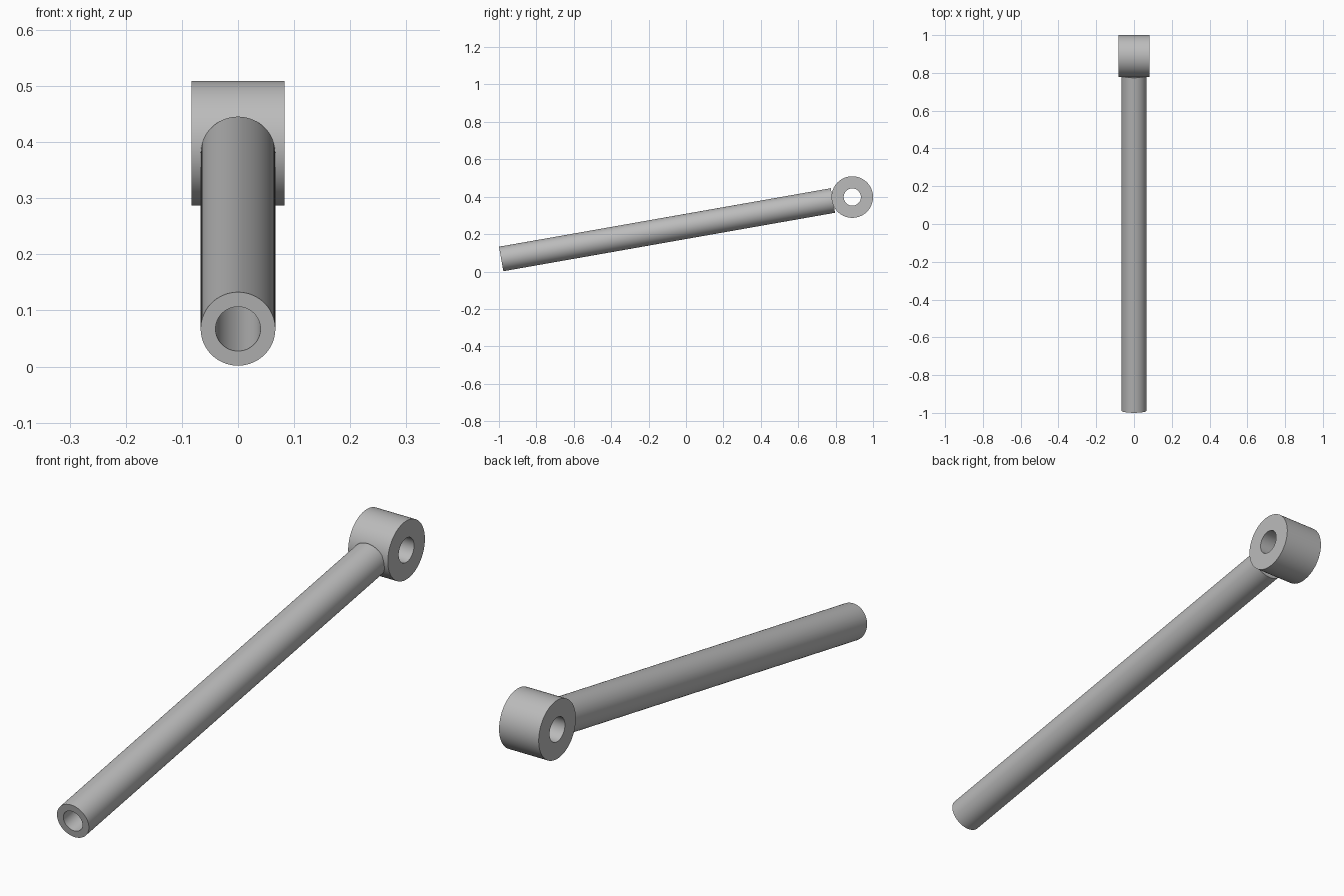
import bpy
import bmesh
from math import radians, sin, cos, tau, pi
from mathutils import Vector, Matrix

cube = bpy.data.objects.get("Cube")
if cube:
    bpy.data.objects.remove(cube, do_unlink=True)

GREY = (0.5, 0.5, 0.5, 1.0)
metal = bpy.data.materials.new("grey metal")
metal.use_nodes = True
metal.diffuse_color = GREY
metal.node_tree.nodes["Principled BSDF"].inputs["Base Color"].default_value = GREY


def tube(name, outer, inner, start, end, sides=96):
    """Hollow cylinder with flat annular ends, running from start to end."""
    start, end = Vector(start), Vector(end)
    axis = end - start
    turn = axis.to_track_quat('Z', 'Y').to_matrix().to_4x4()
    profile = [(outer, 0), (outer, axis.length), (inner, axis.length), (inner, 0)]
    bm = bmesh.new()
    rings = [[bm.verts.new((r * cos(tau * i / sides), r * sin(tau * i / sides), z))
              for i in range(sides)] for r, z in profile]
    for k, ring in enumerate(rings):
        other = rings[(k + 1) % len(rings)]
        for i in range(sides):
            j = (i + 1) % sides
            bm.faces.new((ring[i], ring[j], other[j], other[i]))
    bmesh.ops.recalc_face_normals(bm, faces=bm.faces)
    bm.transform(Matrix.Translation(start) @ turn)
    mesh = bpy.data.meshes.new(name)
    bm.to_mesh(mesh)
    bm.free()
    mesh.materials.append(metal)
    obj = bpy.data.objects.new(name, mesh)
    bpy.context.collection.objects.link(obj)
    bpy.ops.object.select_all(action='DESELECT')
    obj.select_set(True)
    bpy.context.view_layer.objects.active = obj
    bpy.ops.object.shade_smooth_by_angle(angle=radians(30))
    return obj


# Eye: short sideways ring at the raised back end
eye_centre = Vector((0, 0.889, 0.398))
half_width = Vector((0.083, 0, 0))
tube("eye", 0.111, 0.046, eye_centre - half_width, eye_centre + half_width)

# Arm: long hollow rod sloping down to the front, butted against the eye
slope = radians(10)
down = Vector((0, -cos(slope), -sin(slope)))
tube("arm", 0.0665, 0.04, eye_centre + down * 0.105, eye_centre + down * 1.906)
